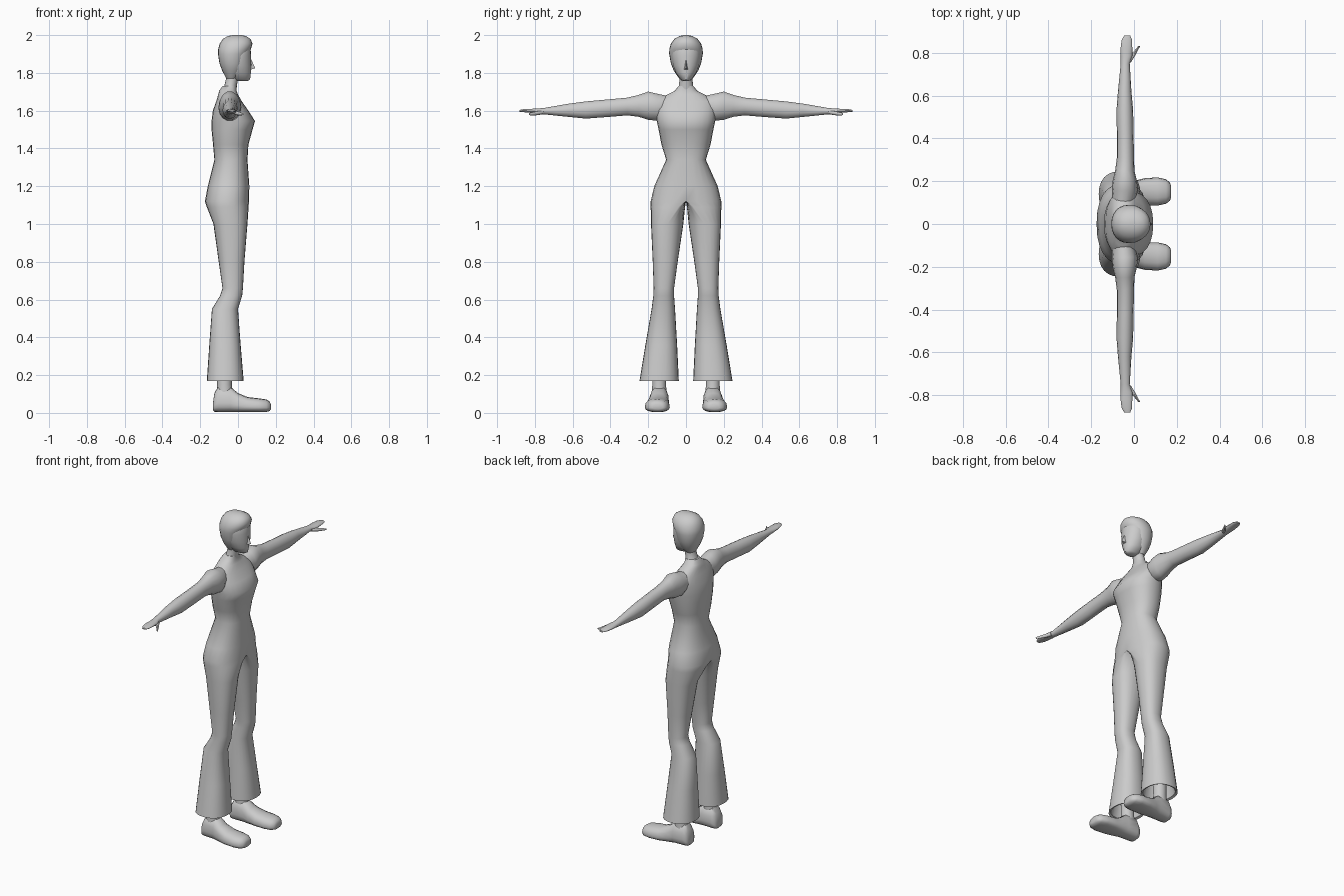
import bpy, bmesh, math
from mathutils import Vector

grey = bpy.data.materials.new("plain grey")
grey.diffuse_color = (0.6, 0.6, 0.6, 1)


def oval(n, a0, a1, mid, out, inn, p=2.0):
    """Closed 2D section: a spans a0..a1, b reaches mid+out and mid-inn."""
    pts = []
    for i in range(n):
        t = 2 * math.pi * i / n
        c, s = math.cos(t), math.sin(t)
        ca = math.copysign(abs(c) ** (2 / p), c)
        sb = math.copysign(abs(s) ** (2 / p), s) if abs(s) > 1e-6 else 0
        pts.append(((a0 + a1) / 2 + (a1 - a0) / 2 * ca, mid + (out if sb > 0 else inn) * sb))
    return pts


def loft(bm, rings, caps=(True, True)):
    rows = [[bm.verts.new(p) for p in r] for r in rings]
    n = len(rows[0])
    for a, b in zip(rows, rows[1:]):
        for i in range(n):
            j = (i + 1) % n
            bm.faces.new((a[i], a[j], b[j], b[i]))
    for row, cap in zip((rows[0], rows[-1]), caps):
        if cap:
            bm.faces.new(row)


def finish(name, bm, angle=50):
    bmesh.ops.remove_doubles(bm, verts=bm.verts, dist=0.0004)
    bmesh.ops.recalc_face_normals(bm, faces=bm.faces)
    me = bpy.data.meshes.new(name)
    bm.to_mesh(me)
    bm.free()
    me.materials.append(grey)
    ob = bpy.data.objects.new(name, me)
    bpy.context.collection.objects.link(ob)
    bpy.ops.object.select_all(action='DESELECT')
    ob.select_set(True)
    bpy.context.view_layer.objects.active = ob
    bpy.ops.object.shade_smooth_by_angle(angle=math.radians(angle))
    return ob


def up(rows, n, p=2.0, s=1):
    """Rings stacked in z from (z, x0, x1, y middle, outer, inner)."""
    return [[(x, s * y, r[0]) for x, y in oval(n, *r[1:], p)] for r in rows]


# Body suit: torso and flared legs, welded at the hips
P = 2.3
HIP = (1.12, -.175, .058)
torso = [HIP + (0, .187, .187)] + [(z, a, b, 0, w, w) for z, a, b, w in (
    (1.20, -.16, .06, .168), (1.34, -.125, .05, .105), (1.42, -.132, .055, .13),
    (1.50, -.14, .077, .145), (1.545, -.14, .09, .155), (1.60, -.133, .055, .160),
    (1.65, -.115, .02, .155), (1.685, -.105, .0, .10), (1.705, -.10, -.008, .06),
    (1.73, -.082, -.008, .04))]
leg = [HIP + (0, .187, 0),
       (1.09, -.165, .056, .04, .147, .035), (1.00, -.13, .05, .098, .087, .084),
       (.80, -.102, .034, .109, .067, .065), (.66, -.082, .026, .116, .055, .053),
       (.62, -.095, .022, .117, .056, .054), (.55, -.138, .0, .12, .062, .062),
       (.36, -.152, .014, .13, .085, .083), (.17, -.165, .03, .14, .106, .102),
       (.175, -.152, .018, .14, .094, .09), (.30, -.13, .0, .135, .07, .07)]
bm = bmesh.new()
loft(bm, up(torso, 24, P), (False, True))
for s in (1, -1):
    loft(bm, up(leg, 24, P, s), (False, True))
finish("body_suit", bm)

# Neck
bm = bmesh.new()
loft(bm, up([(z, a, b, 0, w, w) for z, a, b, w in (
    (1.69, -.098, -.01, .055), (1.73, -.073, -.006, .038),
    (1.77, -.063, .0, .034), (1.83, -.06, .01, .036))], 16))
finish("neck", bm)

# Face
bm = bmesh.new()
loft(bm, up([(z, a, b, 0, w, w) for z, a, b, w in (
    (1.757, -.01, .05, .015), (1.765, -.03, .064, .030), (1.80, -.06, .068, .054),
    (1.84, -.07, .071, .069), (1.89, -.07, .069, .077), (1.94, -.06, .066, .074),
    (1.97, -.04, .05, .05))], 24))
finish("face", bm)

# Nose: a small wedge
bm = bmesh.new()
v = [bm.verts.new(p) for p in ((.064, 0, 1.885), (.06, .014, 1.815),
                               (.06, -.014, 1.815), (.091, 0, 1.825))]
for f in ((0, 1, 3), (0, 3, 2), (1, 2, 3), (0, 2, 1)):
    bm.faces.new([v[i] for i in f])
finish("nose", bm)

# Hair: bobbed shell with a fringe over the forehead
bm = bmesh.new()
loft(bm, up([(z, a, b, 0, w, w) for z, a, b, w in (
    (1.77, -.062, -.008, .036), (1.81, -.083, .022, .064), (1.85, -.098, .04, .08),
    (1.90, -.106, .052, .089), (1.925, -.105, .068, .0885), (1.955, -.097, .077, .08),
    (1.98, -.08, .066, .061), (1.994, -.055, .044, .036), (2.0, -.03, .02, .014))], 24, 2.15))
finish("hair", bm)

# Arms with flat hands and thumbs: (y, x0, x1, z0, z1)
arm = ((.10, -.10, .0, 1.57, 1.68), (.155, -.104, .018, 1.545, 1.692),
       (.20, -.10, .014, 1.55, 1.703), (.25, -.088, .002, 1.566, 1.685),
       (.31, -.08, .0, 1.574, 1.67), (.42, -.08, -.002, 1.565, 1.66),
       (.53, -.082, -.004, 1.557, 1.65), (.62, -.075, -.012, 1.566, 1.638),
       (.75, -.062, -.02, 1.58, 1.615), (.785, -.062, -.008, 1.582, 1.612),
       (.82, -.063, -.008, 1.588, 1.61), (.86, -.058, -.009, 1.592, 1.608),
       (.882, -.045, -.018, 1.594, 1.604))
thumb = ((.755, -.035, -.015, 1.582, 1.602), (.785, -.02, .004, 1.576, 1.598),
         (.81, .002, .017, 1.575, 1.592), (.832, .02, .029, 1.576, 1.587))
for side, s in (("left", 1), ("right", -1)):
    for part, rows, n in (("arm", arm, 14), ("thumb", thumb, 8)):
        bm = bmesh.new()
        loft(bm, [[(x, s * y, z) for x, z in
                   oval(n, a, b, (c + d) / 2, (d - c) / 2, (d - c) / 2)]
                  for y, a, b, c, d in rows])
        finish(side + "_" + part, bm)

    # Ankle
    bm = bmesh.new()
    loft(bm, up([(z, a, b, .142, w, w) for z, a, b, w in (
        (.09, -.115, -.025, .042), (.15, -.11, -.033, .037), (.30, -.11, -.03, .04))], 14, 2, s))
    finish(side + "_ankle", bm)

    # Shoe: sections along x (x, y middle, half width, sole z, top z)
    bm = bmesh.new()
    rings = []
    for x, m, w, z0, z1 in ((-.133, .14, .03, .015, .05), (-.125, .14, .044, .006, .105),
                            (-.105, .14, .050, .004, .14), (-.04, .142, .052, .004, .138),
                            (.0, .146, .056, .004, .105), (.05, .15, .064, .004, .084),
                            (.11, .152, .066, .004, .077), (.15, .152, .057, .005, .071),
                            (.168, .151, .042, .01, .06), (.174, .15, .026, .02, .046)):
        low = z0 + (z1 - z0) * .35
        rings.append([(x, s * y, z) for y, z in
                      oval(16, m - w, m + w, low, z1 - low, low - z0, 2.4)])
    loft(bm, rings)
    finish(side + "_shoe", bm)
